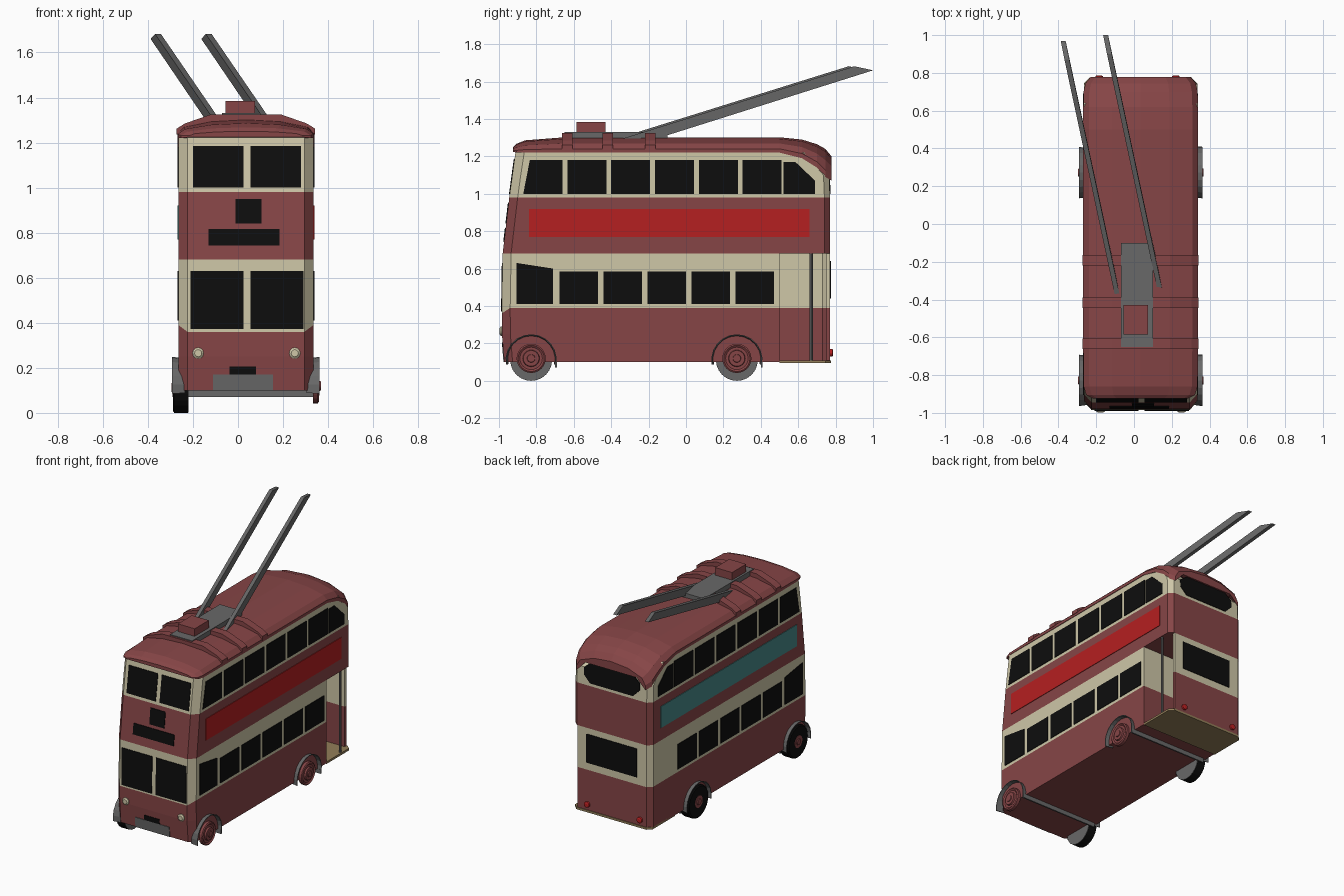
import bpy, bmesh, math

if "Cube" in bpy.data.objects:
    bpy.data.objects.remove(bpy.data.objects["Cube"])

MAT = {}
for name, col in dict(maroon=(.24, .06, .062), cream=(.62, .57, .39), black=(.004, .004, .004),
                      grey=(.14, .14, .14), red=(.46, .014, .015), teal=(.065, .25, .25),
                      tan=(.29, .21, .10)).items():
    m = bpy.data.materials.new(name)
    m.diffuse_color = (*col, 1)
    m.use_nodes = True
    m.node_tree.nodes["Principled BSDF"].inputs["Base Color"].default_value = m.diffuse_color
    MAT[name] = m

CX, HW = .035, .30              # body centre line and half width
X0, X1 = CX - HW, CX + HW


def finish(name, bm, mats):
    bmesh.ops.recalc_face_normals(bm, faces=bm.faces)
    me = bpy.data.meshes.new(name)
    bm.to_mesh(me)
    bm.free()
    for k in mats:
        me.materials.append(MAT[k])
    ob = bpy.data.objects.new(name, me)
    bpy.context.collection.objects.link(ob)
    return ob


def loft(bm, rings, bands=None):
    """Skin closed rings and cap both ends; bands gives a material per step."""
    vs = [[bm.verts.new(p) for p in r] for r in rings]
    n = len(rings[0])
    bands = bands or [0] * (len(rings) - 1)
    for i, b in enumerate(bands):
        for j in range(n):
            k = (j + 1) % n
            bm.faces.new((vs[i][j], vs[i][k], vs[i + 1][k], vs[i + 1][j])).material_index = b
    bm.faces.new(vs[0]).material_index = bands[0]
    bm.faces.new(vs[-1]).material_index = bands[-1]


def lofted(name, rings, mats, bands=None):
    bm = bmesh.new()
    loft(bm, rings, bands)
    return finish(name, bm, mats)


def box(name, x, y, z, mat):
    lofted(name, [[(x[0], y[0], h), (x[1], y[0], h), (x[1], y[1], h), (x[0], y[1], h)] for h in z], [mat])


def turned(name, axis, centre, prof, mat, n=24):
    """Stepped disc: prof is (offset along axis, radius)."""
    rings = []
    for d, r in prof:
        ring = []
        for i in range(n):
            a = 2 * math.pi * i / n
            p = [r * math.cos(a), r * math.sin(a)]
            p.insert(axis, d)
            ring.append([p[q] + centre[q] for q in range(3)])
        rings.append(ring)
    return lofted(name, rings, [mat])


def plates(name, shapes, place, mat):
    """Thin panels; place(u, z, offset) puts an outline point on a wall."""
    bm = bmesh.new()
    for s in shapes:
        loft(bm, [[place(u, z, o) for u, z in s] for o in (-.003, .004)])
    finish(name, bm, [mat])


def rect(u0, u1, z0, z1):
    return [(u0, z0), (u1, z0), (u1, z1), (u0, z1)]


# ---- body shells: coloured bands stacked by height
FRONT = [(.1, -.972), (.25, -.984), (.36, -.985), (.685, -.98), (.98, -.945), (1.235, -.91)]


def front_y(z):
    for (a, ya), (b, yb) in zip(FRONT, FRONT[1:]):
        if z <= b:
            return ya + (yb - ya) * (z - a) / (b - a)
    return FRONT[-1][1]


def level(z, zf, yr, c):
    yf = front_y(zf)
    return [(X0 + .04, yf, zf), (X1 - .04, yf, zf), (X1, yf + .045, z), (X1, yr - c, z),
            (X1 - c, yr, z), (X0 + c, yr, z), (X0, yr - c, z), (X0, yf + .045, z)]


lofted("lower_body", [level(.1, .1, .5, .001), level(.25, .25, .5, .001), level(.39, .36, .5, .001),
                      level(.682, .682, .5, .001)], ["maroon", "cream"], [0, 0, 1])
lofted("upper_body", [level(.682, .682, .77, .03), level(.98, .98, .77, .03), level(1.1, 1.1, .765, .03),
                      level(1.22, 1.235, .66, .03)], ["maroon", "cream"], [0, 1, 1])

# ---- open rear platform: wrap-round wall, floor, grab pole
wall = [(X0, .5), (X0, .74), (X0 + .03, .77), (.30, .77), (.30, .75), (X0 + .04, .75), (X0 + .02, .73), (X0 + .02, .5)]
lofted("platform_wall", [[(x, y, z) for x, y in wall] for z in (.1, .39, .682)], ["maroon", "cream"], [0, 1])
floor = [(X0, .5), (X1, .5), (X1, .745), (X1 - .03, .775), (X0 + .03, .775), (X0, .745)]
lofted("platform_floor", [[(x, y, z) for x, y in floor] for z in (.095, .11)], ["tan"])
turned("grab_pole", 2, (.322, .67, 0), [(.1, .009), (.69, .009)], "grey", 8)

# ---- domed roof: arched sections along the length
ARCH = [(1, 0), (1, .25), (.9, .6), (.5, .9), (0, 1), (-.5, .9), (-.9, .6), (-1, .25), (-1, 0)]
roof = []
for y, base, top, w, lift in [(-.925, 1.225, 1.25, .25, 0), (-.905, 1.22, 1.268, .288, 0),
                              (-.86, 1.22, 1.286, .302, 0), (-.65, 1.22, 1.302, .304, 0),
                              (.5, 1.22, 1.302, .304, 0), (.62, 1.19, 1.29, .304, 0),
                              (.70, 1.14, 1.265, .302, .03), (.745, 1.09, 1.24, .292, .05),
                              (.778, 1.07, 1.20, .265, .07)]:
    roof.append([(CX + u * w, y, base + v * (top - base)) for u, v in ARCH]
                + [(CX + u * w, y, base + lift) for u in (-.75, .75)])
lofted("roof", roof, ["maroon"])

# ---- roof hoops, trolley base and poles
HOOP = [(.307, 1.235), (.307, 1.262), (.27, 1.285), (.155, 1.325), (-.155, 1.325), (-.27, 1.285), (-.307, 1.262), (-.307, 1.235)]
for i, y in enumerate((-.635, -.418, -.192)):
    lofted(f"roof_hoop_{i}", [[(CX + x, yy, z) for x, z in HOOP] for yy in (y - .028, y + .028)], ["maroon"])
box("trolley_base", (-.07, .10), (-.65, -.10), (1.29, 1.331), "grey")
box("trolley_box", (-.055, .075), (-.585, -.43), (1.33, 1.384), "maroon")
for side, x, dy in (("right", .135, 0), ("left", -.09, -.03)):
    rings = []
    for xe, yt, zt, yb, zb in [(x, -.34, 1.295, -.15, 1.297), (x - .265, .90, 1.682, 1.0, 1.66)]:
        lean = .2 * (yb - yt)
        rings.append([(xe - .013, yt + dy, zt), (xe + .013, yt + dy, zt),
                      (xe + .013 - lean, yb + dy, zb), (xe - .013 - lean, yb + dy, zb)])
    lofted(f"trolley_pole_{side}", rings, ["grey"])

# ---- side windows and advert panels
lower = [[(-.905, .41), (-.71, .41), (-.71, .60), (-.905, .63)]]
lower += [rect(y, y + .207, .41, .585) for y in (-.677, -.442, -.207, .029, .264)]
upper = [[(-.87, 1.0), (-.66, 1.0), (-.66, 1.18), (-.835, 1.18)]]
upper += [rect(y, y + .208, 1.0, 1.18) for y in (-.633, -.4, -.165, .07, .302)]
upper += [[(.52, 1.0), (.69, 1.0), (.69, 1.07), (.585, 1.17), (.52, 1.17)]]
for side, s, ad in (("right", 1, "red"), ("left", -1, "teal")):
    def on_side(u, z, o, s=s):
        return (CX + s * (HW + o), u, z)
    plates(f"windows_{side}", lower + upper, on_side, "black")
    plates(f"advert_{side}", [rect(-.84, .66, .77, .92)], on_side, ad)

# ---- front windows, destination blinds, plate, bumper, headlamps


def on_front(u, z, o):
    return (u, front_y(z) - o, z)


plates("front_windows", [rect(-.21, .025, .372, .63), rect(.055, .29, .372, .63),
                         rect(-.2, .025, 1.0, 1.185), rect(.055, .28, 1.0, 1.185)], on_front, "black")
plates("destination_blinds", [rect(-.01, .105, .84, .95), rect(-.13, .185, .742, .817)], on_front, "black")
plates("number_plate", [rect(-.037, .08, .17, .205)], on_front, "black")
plates("front_bumper", [rect(-.11, .155, .1, .17)], on_front, "grey")
for side, x in (("left", -.177), ("right", .252)):
    turned(f"headlamp_{side}", 1, (x, -.975, .265), [(0, .025), (-.015, .025), (-.022, .016)], "cream", 12)

# ---- rear windows and lamps


def on_rear(u, z, o):
    return (u, .77 - max(0, z - .98) * .042 + o, z)


plates("rear_windows", [rect(-.16, .23, .44, .64),
                        [(-.13, 1.0), (.20, 1.0), (.25, 1.05), (.25, 1.1), (.2, 1.14), (-.13, 1.14), (-.18, 1.1), (-.18, 1.05)]],
       on_rear, "black")
for side, x in (("left", -.185), ("right", .222)):
    turned(f"rear_lamp_{side}", 1, (x, .765, .15), [(0, .02), (.018, .02), (.022, .012)], "red", 12)

# ---- wheels: hubs, tyres on the near side, mudguards and cross bars
for end, y in (("front", -.828), ("rear", .272)):
    for side, s in (("right", 1), ("left", -1)):
        prof = [(0, .078), (.024, .078), (.03, .07), (.022, .06), (.022, .045), (.034, .042), (.034, .022), (.04, .02)]
        hub = [(s * d * .9, r) for d, r in prof]
        turned(f"{end}_hub_{side}", 0, (X1 - .003 if s > 0 else X0 + .005, y, .12 if s > 0 else .113), hub, "maroon")
        guard = []
        for i in range(13):
            a = math.pi * (-.06 + 1.12 * i / 12)
            ring = []
            for xo, r in ((-.03, .124), (.027, .132), (.027, .137), (-.03, .129)):
                ring.append((CX + s * (HW + xo), y + r * math.cos(a), .112 + r * math.sin(a)))
            guard.append(ring)
        lofted(f"{end}_mudguard_{side}", guard, ["grey"])
    turned(f"{end}_tyre_left", 0, (X0, y, .112), [(.042, .112), (-.018, .112), (-.024, .104)], "black")
    turned(f"{end}_tyre_backing", 0, (X0 + .042, y, .112), [(0, .111), (.003, .111)], "grey")
    box(f"{end}_cross_bar", (X0 + .02, X1 + .025), (y + .128, y + .138), (.07, .1), "grey")
